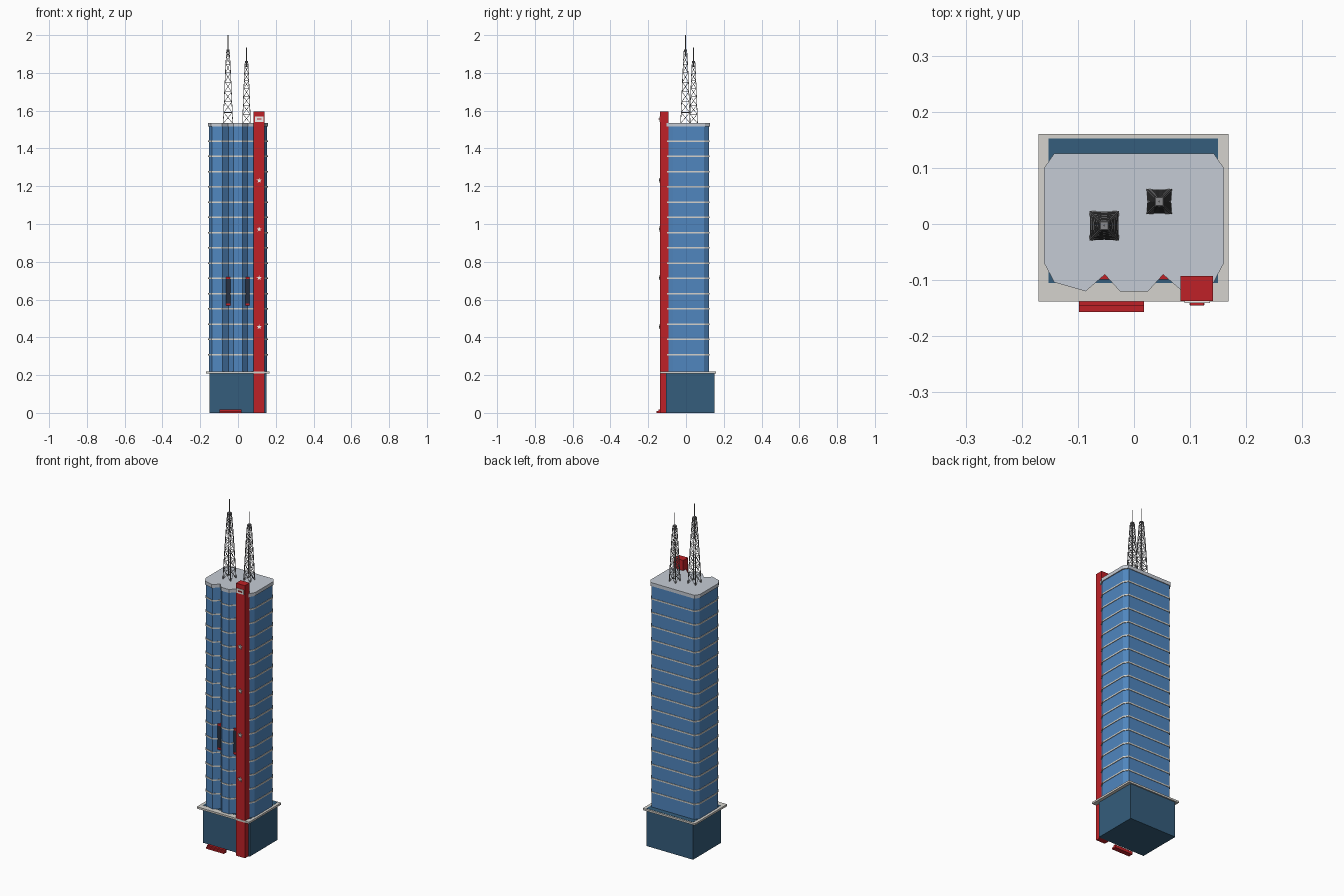
import bpy, bmesh, math
from mathutils import Vector

if "Cube" in bpy.data.objects:
    bpy.data.objects.remove(bpy.data.objects["Cube"])


def material(name, r, g, b):
    m = bpy.data.materials.new(name)
    m.diffuse_color = (r, g, b, 1)
    m.use_nodes = True
    m.node_tree.nodes["Principled BSDF"].inputs["Base Color"].default_value = m.diffuse_color
    return m


GLASS = material("blue_glass", 0.08, 0.24, 0.52)
NAVY = material("navy", 0.035, 0.11, 0.20)
RED = material("red", 0.52, 0.015, 0.02)
STONE = material("stone", 0.66, 0.65, 0.61)
ROOF = material("roof_grey", 0.56, 0.60, 0.66)
WHITE = material("white", 0.9, 0.88, 0.86)
DARK = material("dark", 0.02, 0.03, 0.05)
STEEL = material("steel", 0.25, 0.25, 0.26)


def finish(name, bm, mat):
    bmesh.ops.recalc_face_normals(bm, faces=bm.faces)
    me = bpy.data.meshes.new(name)
    bm.to_mesh(me)
    bm.free()
    me.materials.append(mat)
    ob = bpy.data.objects.new(name, me)
    bpy.context.collection.objects.link(ob)
    return ob


def add_prism(bm, pts, z0, z1):
    lo = [bm.verts.new((x, y, z0)) for x, y in pts]
    hi = [bm.verts.new((x, y, z1)) for x, y in pts]
    bm.faces.new(lo[::-1])
    bm.faces.new(hi)
    n = len(pts)
    for i in range(n):
        j = (i + 1) % n
        bm.faces.new((lo[i], lo[j], hi[j], hi[i]))


def prism(name, pts, z0, z1, mat):
    bm = bmesh.new()
    add_prism(bm, pts, z0, z1)
    return finish(name, bm, mat)


def box(name, x0, x1, y0, y1, z0, z1, mat):
    return prism(name, [(x0, y0), (x1, y0), (x1, y1), (x0, y1)], z0, z1, mat)


# Floor plan: chamfered corners and two V notches in the front
half = [(0.025, -0.12), (0.052, -0.09), (0.086, -0.12), (0.142, -0.104),
        (0.16, -0.07), (0.16, 0.10), (0.142, 0.126)]
plan = half + [(-x, y) for x, y in reversed(half)]


def inset(k):
    return [(x * k, y * k) for x, y in plan]


# Podium and its ledge
box("podium", -0.152, 0.15, -0.105, 0.152, 0, 0.22, NAVY)
box("podium_ledge", -0.17, 0.168, -0.138, 0.16, 0.208, 0.219, STONE)

# Glass tower, floor bands and roof slab
prism("tower", inset(0.965), 0.215, 1.52, GLASS)
bm = bmesh.new()
for i in range(15):
    z = 0.308 + i * 0.0808
    add_prism(bm, inset(0.985), z - 0.004, z + 0.004)
finish("floor_bands", bm, STONE)
prism("roof", plan, 1.515, 1.535, ROOF)

# Red pylon with plaque and stars
box("pylon", 0.083, 0.141, -0.137, -0.093, 0, 1.595, RED)
box("plaque", 0.09, 0.135, -0.141, -0.136, 1.541, 1.568, WHITE)
box("plaque_bar", 0.1, 0.125, -0.145, -0.140, 1.552, 1.558, RED)
bm = bmesh.new()
for z in (0.455, 0.714, 0.972, 1.23):
    rings = []
    for y in (-0.144, -0.136):
        ring = []
        for k in range(10):
            a = math.pi / 2 + k * math.pi / 5
            r = 0.006 if k % 2 else 0.014
            ring.append(bm.verts.new((0.112 + r * math.cos(a), y, z + r * math.sin(a))))
        rings.append(ring)
        bm.faces.new(ring)
    for k in range(10):
        j = (k + 1) % 10
        bm.faces.new((rings[0][k], rings[0][j], rings[1][j], rings[1][k]))
finish("stars", bm, WHITE)

# Entrance steps
box("step_lower", -0.098, 0.018, -0.157, -0.13, 0, 0.009, RED)
box("step_upper", -0.098, 0.018, -0.145, -0.13, 0.009, 0.017, RED)

# Lift cars in the notches
for side, x in (("left", -0.052), ("right", 0.05)):
    box("lift_car_" + side, x - 0.012, x + 0.012, -0.098, -0.08, 0.58, 0.708, DARK)
    box("lift_top_" + side, x - 0.011, x + 0.011, -0.099, -0.08, 0.708, 0.72, RED)
    box("lift_bottom_" + side, x - 0.011, x + 0.011, -0.099, -0.08, 0.568, 0.58, RED)


# Lattice antennas
def rod(bm, a, b, r):
    a, b = Vector(a), Vector(b)
    d = b - a
    m = d.to_track_quat('Z', 'Y').to_matrix().to_4x4()
    m.translation = (a + b) / 2
    bmesh.ops.create_cone(bm, cap_ends=True, segments=4, radius1=r, radius2=r,
                          depth=d.length, matrix=m)


def antenna(name, cx, cy, w, top, tip, tiers=8):
    bm = bmesh.new()
    z0 = 1.533

    def level(i):
        t = i / tiers
        h = w + (0.007 - w) * t
        z = z0 + (top - z0) * (1 - (1 - t) ** 1.2 if t < 1 else 1)
        return [(cx + sx * h, cy + sy * h, z)
                for sx, sy in ((-1, -1), (1, -1), (1, 1), (-1, 1))]

    for i in range(tiers):
        lo, hi = level(i), level(i + 1)
        for k in range(4):
            j = (k + 1) % 4
            rod(bm, lo[k], hi[k], 0.0022)
            rod(bm, hi[k], hi[j], 0.0014)
            rod(bm, lo[k], hi[j], 0.0012)
            rod(bm, lo[j], hi[k], 0.0012)
    rod(bm, (cx, cy, top - 0.03), (cx, cy, tip), 0.0018)
    cap = level(tiers)
    add_prism(bm, [(x, y) for x, y, z in cap], top - 0.003, top + 0.003)
    finish(name, bm, STEEL)


antenna("antenna_large", -0.053, -0.003, 0.025, 1.92, 2.0)
antenna("antenna_small", 0.045, 0.04, 0.021, 1.86, 1.935)
